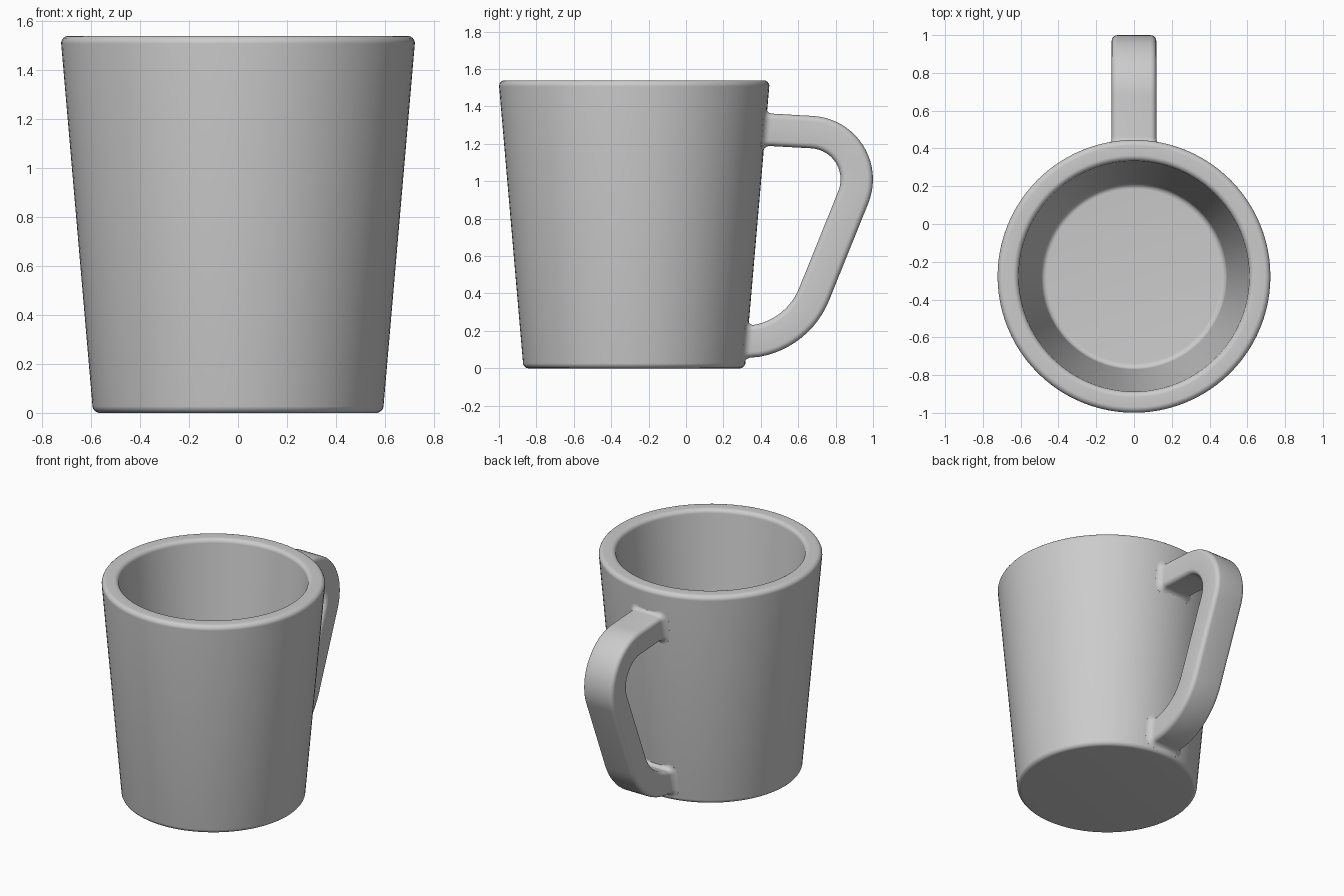
import bpy, bmesh, math
from mathutils import Vector

if "Cube" in bpy.data.objects:
    bpy.data.objects.remove(bpy.data.objects["Cube"])

CENTRE_Y = -0.277
HEIGHT, BASE_R, RIM_R = 1.54, 0.592, 0.725
SLOPE = (RIM_R - BASE_R) / HEIGHT
WALL, FLOOR_Z = 0.112, 0.11
SEGMENTS = 96

grey = bpy.data.materials.new("plain grey")
colour = (0.6, 0.6, 0.6, 1)
grey.diffuse_color = colour
grey.use_nodes = True
grey.node_tree.nodes["Principled BSDF"].inputs["Base Color"].default_value = colour


def make_object(name, bm):
    bmesh.ops.recalc_face_normals(bm, faces=bm.faces)
    mesh = bpy.data.meshes.new(name)
    bm.to_mesh(mesh)
    bm.free()
    obj = bpy.data.objects.new(name, mesh)
    bpy.context.collection.objects.link(obj)
    mesh.materials.append(grey)
    bpy.ops.object.select_all(action="DESELECT")
    obj.select_set(True)
    bpy.context.view_layer.objects.active = obj
    bpy.ops.object.shade_smooth_by_angle(angle=math.radians(35))
    return obj


def skin(bm, rings):
    """Bridge closed rings of points and cap both ends."""
    loops = [[bm.verts.new(p) for p in ring] for ring in rings]
    for a, b in zip(loops, loops[1:]):
        for i in range(len(a)):
            j = (i + 1) % len(a)
            bm.faces.new((a[i], a[j], b[j], b[i]))
    bm.faces.new(loops[0])
    bm.faces.new(loops[-1])


def rounded(before, corner, after, radius, steps=6):
    """Points of a circular fillet at a profile corner."""
    p = Vector(corner)
    a = (Vector(before) - p).normalized()
    b = (Vector(after) - p).normalized()
    half = a.angle(b) / 2
    centre = p + (a + b).normalized() * radius / math.sin(half)
    start = p + a * radius / math.tan(half) - centre
    end = p + b * radius / math.tan(half) - centre
    return [centre + start.lerp(end, i / steps).normalized() * radius
            for i in range(steps + 1)]


# Tapered cup: filleted wall profile turned around its axis
inner_rim = RIM_R - WALL
outline = [(0, 0), (BASE_R, 0), (RIM_R, HEIGHT), (inner_rim, HEIGHT),
           (inner_rim - SLOPE * (HEIGHT - FLOOR_Z), FLOOR_Z), (0, FLOOR_Z)]
profile = []
for before, corner, after in zip(outline, outline[1:], outline[2:]):
    profile += rounded(before, corner, after, 0.03)
turns = [math.tau * i / SEGMENTS for i in range(SEGMENTS)]
bm = bmesh.new()
skin(bm, [[(r * math.cos(t), CENTRE_Y + r * math.sin(t), z) for t in turns]
          for r, z in profile])
make_object("cup_body", bm)

# Handle: rounded bar swept along two arcs, flared where it meets the wall
HALF_W, HALF_T, CORNER, FLARE = 0.118, 0.0865, 0.03, 0.035


def section(grow=0.0):
    points = []
    for q, (sx, sv) in enumerate([(1, 1), (-1, 1), (-1, -1), (1, -1)]):
        for k in range(6):
            t = math.pi / 2 * (q + k / 5)
            points.append((sx * (HALF_W - CORNER) + (CORNER + grow) * math.cos(t),
                           sv * (HALF_T - CORNER) + (CORNER + grow) * math.sin(t)))
    return points


def arc_ring(cy, cz, radius, degrees):
    c, s = math.cos(math.radians(degrees)), math.sin(math.radians(degrees))
    return [(u, cy + (radius + v) * c, cz + (radius + v) * s) for u, v in section()]


def wall_rings(z_mid, sign):
    rings = []
    for i in range(-1, 7):
        d = -0.02 if i < 0 else FLARE * (1 - math.cos(math.pi / 2 * i / 6))
        grow = FLARE - math.sqrt(FLARE ** 2 - (FLARE - max(d, 0)) ** 2)
        ring = []
        for u, v in section(grow):
            z = z_mid + sign * v
            r = BASE_R + SLOPE * z
            ring.append((u, CENTRE_Y + math.sqrt(r * r - u * u) + d, z))
        rings.append(ring)
    return rings


rings = wall_rings(1.275, 1)
rings += [arc_ring(0.66, 1.01, 0.253, 87 - 109 * i / 20) for i in range(21)]
rings += [arc_ring(0.307, 0.548, 0.4075, -22 - 58 * i / 12) for i in range(13)]
rings += wall_rings(0.144, -1)[::-1]
bm = bmesh.new()
skin(bm, rings)
make_object("handle", bm)
